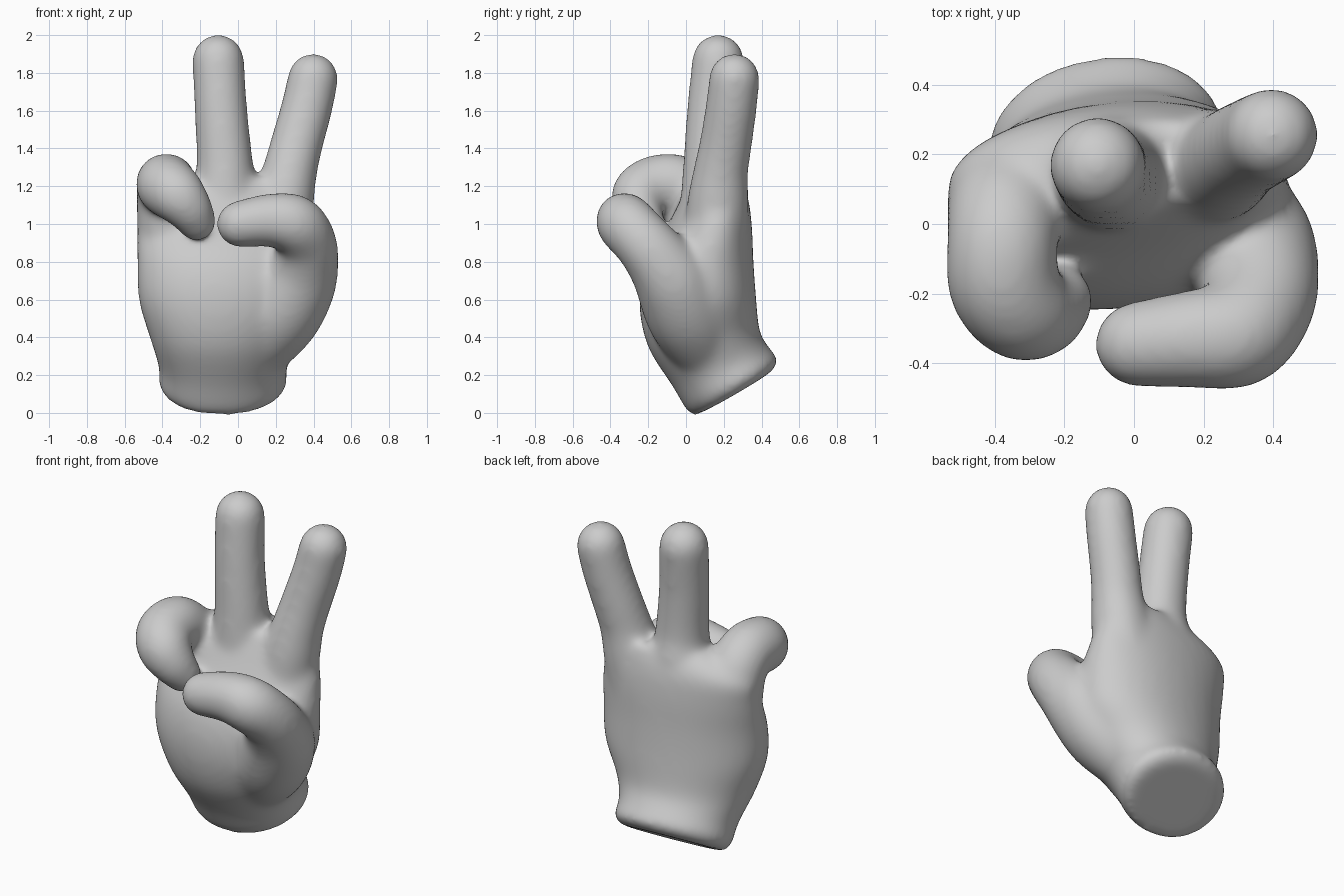
import bpy, bmesh
from math import sin, cos, pi
from mathutils import Vector

if "Cube" in bpy.data.objects:
    bpy.data.objects.remove(bpy.data.objects["Cube"])

bm = bmesh.new()
SIDES = 32
GROW = 0.005          # makes up for shrinkage in the softening step


def spline(keys, steps=6):
    """Catmull-Rom interpolation of rows of numbers."""
    k = [keys[0]] + list(keys) + [keys[-1]]
    rows = []
    for i in range(1, len(k) - 2):
        for s in range(steps):
            t = s / steps
            rows.append([0.5 * (2 * b + (c - a) * t + (2 * a - 5 * b + 4 * c - d) * t * t
                                + (3 * b - a - 3 * c + d) * t ** 3)
                         for a, b, c, d in zip(*k[i - 1:i + 3])])
    return rows + [list(keys[-1])]


def loft(rings):
    """Skin a list of point rings and close both ends."""
    vr = [[bm.verts.new(p) for p in ring] for ring in rings]
    for a, b in zip(vr, vr[1:]):
        for i in range(SIDES):
            j = (i + 1) % SIDES
            bm.faces.new((a[i], a[j], b[j], b[i]))
    bm.faces.new(vr[0][::-1])
    bm.faces.new(vr[-1])


def finger(keys):
    """Round-tipped tube along keys of (x, y, z, radius)."""
    rows = spline(keys)
    pts = [Vector(r[:3]) for r in rows]
    u, prev, rings = None, None, []

    def ring(c, t, r):
        v = t.cross(u)
        return [c + (u * cos(2 * pi * i / SIDES) + v * sin(2 * pi * i / SIDES)) * r
                for i in range(SIDES)]

    for i, p in enumerate(pts):
        t = (pts[min(i + 1, len(pts) - 1)] - pts[max(i - 1, 0)]).normalized()
        if u is None:
            u = t.orthogonal().normalized()
        else:
            u.rotate(prev.rotation_difference(t))
        prev = t
        rings.append(ring(p, t, rows[i][3] + GROW))
    r = rows[-1][3] + GROW
    for k in range(1, 8):
        a = k / 8 * pi / 2
        rings.append(ring(pts[-1] + prev * r * sin(a), prev, r * cos(a)))
    rings.append(ring(pts[-1] + prev * r, prev, r * 0.03))
    loft(rings)


def palm(keys):
    """Oval sections given by front (y, z), back (y, z) and x range."""
    def power(c):
        return abs(c) ** 0.97 * (1 if c > 0 else -1)
    rings = []
    for yf, zf, yb, zb, x0, x1 in spline(keys):
        ring = []
        for i in range(SIDES):
            a = 2 * pi * i / SIDES
            dx, s = (x1 - x0) / 2 * power(cos(a)), power(sin(a)) / 2
            ring.append(((x0 + x1) / 2 + dx,
                         (yf + yb) / 2 + (yb - yf) * s + 0.08 * dx,
                         (zf + zb) / 2 + (zb - zf) * s))
        rings.append(ring)
    loft(rings)


# palm and slanted wrist stump
palm([(0.04, -0.02, 0.460, 0.225, -0.38, 0.21),
      (0.00, 0.02, 0.485, 0.285, -0.42, 0.26),
      (-0.07, 0.14, 0.440, 0.345, -0.42, 0.26),
      (-0.20, 0.35, 0.390, 0.430, -0.465, 0.33),
      (-0.245, 0.58, 0.370, 0.600, -0.525, 0.43),
      (-0.21, 0.80, 0.355, 0.800, -0.535, 0.44),
      (-0.09, 1.00, 0.345, 1.000, -0.535, 0.42),
      (-0.02, 1.14, 0.325, 1.140, -0.51, 0.38),
      (0.05, 1.24, 0.290, 1.250, -0.27, 0.35)])

# upright middle finger
finger([(-0.07, 0.15, 0.80, 0.17), (-0.07, 0.145, 1.15, 0.168),
        (-0.07, 0.135, 1.32, 0.146), (-0.09, 0.145, 1.60, 0.136),
        (-0.105, 0.17, 1.866, 0.134)])

# upright, leaning index finger
finger([(0.18, 0.15, 0.80, 0.17), (0.24, 0.17, 1.12, 0.158),
        (0.275, 0.185, 1.28, 0.141), (0.31, 0.21, 1.42, 0.135),
        (0.365, 0.24, 1.62, 0.132), (0.397, 0.256, 1.770, 0.130)])

# curled outer finger
finger([(-0.33, 0.08, 0.72, 0.14), (-0.36, 0.07, 0.97, 0.165),
        (-0.37, 0.045, 1.12, 0.163), (-0.378, -0.05, 1.21, 0.155),
        (-0.375, -0.17, 1.20, 0.157), (-0.32, -0.245, 1.15, 0.148),
        (-0.26, -0.25, 1.08, 0.124), (-0.22, -0.22, 1.015, 0.102)])

# thumb folded across the palm
finger([(0.06, 0.12, 0.32, 0.18), (0.21, 0.015, 0.51, 0.215),
        (0.31, -0.06, 0.68, 0.205), (0.355, -0.14, 0.80, 0.175),
        (0.36, -0.23, 0.91, 0.155), (0.295, -0.315, 1.00, 0.153),
        (0.17, -0.33, 1.02, 0.138), (0.010, -0.345, 1.00, 0.120)])

bmesh.ops.recalc_face_normals(bm, faces=bm.faces)
mesh = bpy.data.meshes.new("hand")
bm.to_mesh(mesh)
bm.free()
hand = bpy.data.objects.new("hand", mesh)
bpy.context.collection.objects.link(hand)

# fuse the parts into one soft skin
remesh = hand.modifiers.new("fuse", 'REMESH')
remesh.mode = 'VOXEL'
remesh.voxel_size = 0.016
remesh.use_smooth_shade = True
smooth = hand.modifiers.new("soften", 'SMOOTH')
smooth.factor = 0.5
smooth.iterations = 40
